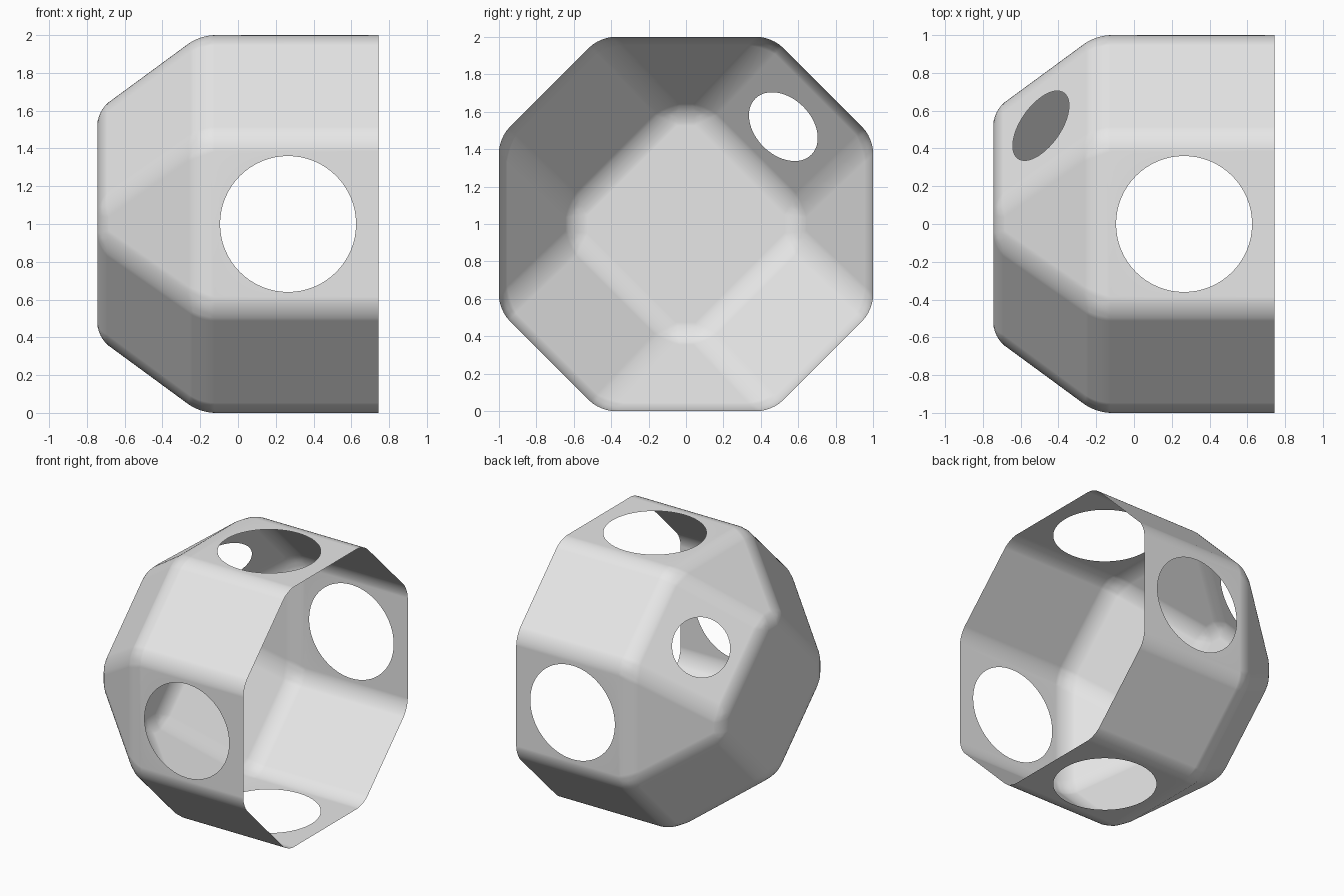
import bpy, bmesh
from math import cos, sin, pi
from mathutils import Vector

cube = bpy.data.objects.get("Cube")
if cube:
    bpy.data.objects.remove(cube, do_unlink=True)

CENTRE = Vector((0, 0, 1))


def octagon(bm, x, reach, half):
    """Ring of eight points across the x axis."""
    quarter = [(half, reach), (reach, half)]
    ring = []
    for k in range(4):
        for y, z in ((reach, -half), (reach, half)):
            a = k * pi / 2
            ring.append(bm.verts.new(CENTRE + Vector((x, y * cos(a) - z * sin(a),
                                                      y * sin(a) + z * cos(a)))))
    return ring


def cut_hole(bm, normal, point, radius, sides=64):
    """Replace the flat panel facing normal by one with a round hole."""
    normal = Vector(normal).normalized()
    panel = max((f for f in bm.faces if f.normal.dot(normal) > 0.99),
                key=lambda f: f.calc_area())
    n = panel.normal.copy()
    centre = CENTRE + Vector(point)
    centre -= n * (centre - panel.verts[0].co).dot(n)
    u = n.orthogonal().normalized()
    v = n.cross(u)
    outer = list(panel.edges)
    bm.faces.remove(panel)
    rim = [bm.verts.new(centre + radius * (u * cos(2 * pi * i / sides) + v * sin(2 * pi * i / sides)))
           for i in range(sides)]
    inner = [bm.edges.new((rim[i - 1], rim[i])) for i in range(sides)]
    bmesh.ops.triangle_fill(bm, edges=outer + inner, use_beauty=True, normal=n)
    bm.normal_update()


# Octagonal shell, open on the left and tapering to a cap on the right
bm = bmesh.new()
rim = octagon(bm, 0.745, 1.0, 0.46)
shoulder = octagon(bm, -0.2, 1.0, 0.46)
cap = octagon(bm, -0.745, 0.6, 0.08)
for a, b in ((rim, shoulder), (shoulder, cap)):
    for i in range(8):
        bm.faces.new((a[i - 1], a[i], b[i], b[i - 1]))
bm.faces.new(cap)
bmesh.ops.recalc_face_normals(bm, faces=bm.faces)

# Rounded edges
bmesh.ops.bevel(bm, geom=[e for e in bm.edges if not e.is_boundary], offset=0.075,
                offset_type='OFFSET', segments=6, profile=0.5, affect='EDGES',
                clamp_overlap=False)
bm.normal_update()

# Four large side holes and one small hole in the upper back taper
for direction in ((0, 1, 0), (0, -1, 0), (0, 0, 1), (0, 0, -1)):
    cut_hole(bm, direction, Vector((0.265, 0, 0)) + Vector(direction), 0.36)
cut_hole(bm, (-0.71, 0.5, 0.5), (-0.495, 0.522, 0.522), 0.212)

for f in bm.faces:
    f.smooth = True
mesh = bpy.data.meshes.new("shell")
bm.to_mesh(mesh)
bm.free()

shell = bpy.data.objects.new("shell", mesh)
bpy.context.collection.objects.link(shell)
shell.modifiers.new("panel_normals", 'WEIGHTED_NORMAL').weight = 100

# Plain grey
grey = bpy.data.materials.new("light_grey")
grey.use_nodes = True
colour = (0.8, 0.8, 0.8, 1)
grey.diffuse_color = colour
grey.node_tree.nodes["Principled BSDF"].inputs["Base Color"].default_value = colour
mesh.materials.append(grey)
